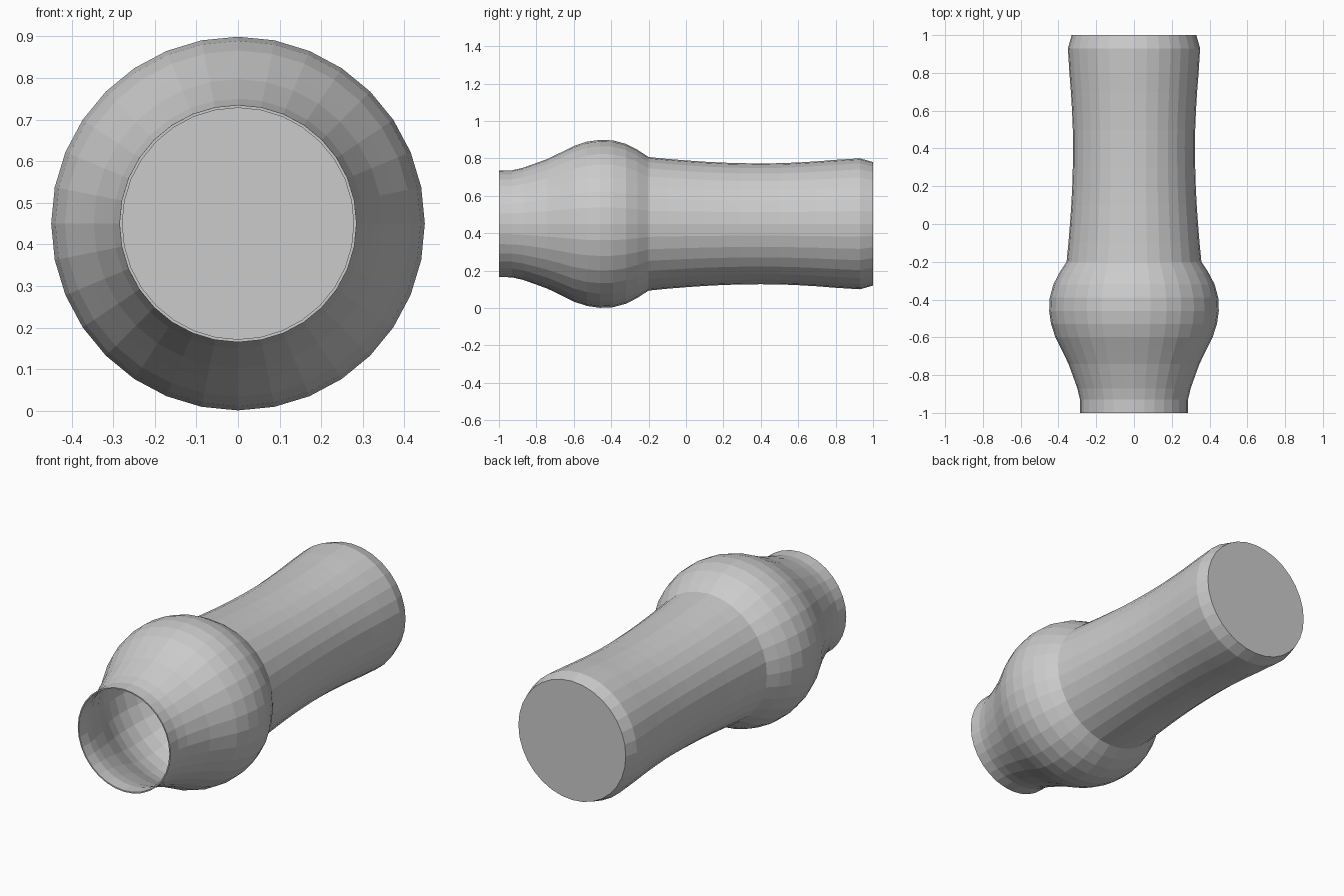
import bpy, bmesh
from math import sin, cos, pi

if "Cube" in bpy.data.objects:
    bpy.data.objects.remove(bpy.data.objects["Cube"])

SIDES = 32
AXIS_Z = 0.45

# Profile as (y, radius): neck, bulb, then waisted handle with chamfered end
neck_and_bulb = [(-1.0, .285), (-.93, .286), (-.87, .30), (-.80, .325), (-.74, .347),
                 (-.67, .381), (-.60, .416), (-.53, .439), (-.46, .449), (-.39, .446),
                 (-.32, .427), (-.26, .396), (-.20, .357)]
handle = [(-.10, .347), (0, .339), (.10, .332), (.20, .327), (.30, .324), (.40, .323),
          (.50, .324), (.60, .328), (.70, .334), (.80, .342), (.93, .35), (1.0, .33)]


def lathe(name, profile):
    """Revolve a profile around the y axis, closing only the back end."""
    bm = bmesh.new()
    rings = []
    for y, r in profile:
        rings.append([bm.verts.new((r * cos(2 * pi * i / SIDES), y,
                                    AXIS_Z + r * sin(2 * pi * i / SIDES)))
                      for i in range(SIDES)])
    for a, b in zip(rings, rings[1:]):
        for i in range(SIDES):
            j = (i + 1) % SIDES
            bm.faces.new((a[i], b[i], b[j], a[j]))
    bm.faces.new(rings[-1][::-1])
    bm.normal_update()
    mesh = bpy.data.meshes.new(name)
    bm.to_mesh(mesh)
    bm.free()
    obj = bpy.data.objects.new(name, mesh)
    bpy.context.collection.objects.link(obj)
    return obj


# Thin hollow shell, open at the front
body = lathe("hollow_body", neck_and_bulb + handle)
wall = body.modifiers.new("wall", 'SOLIDIFY')
wall.thickness = 0.007
wall.offset = -1
